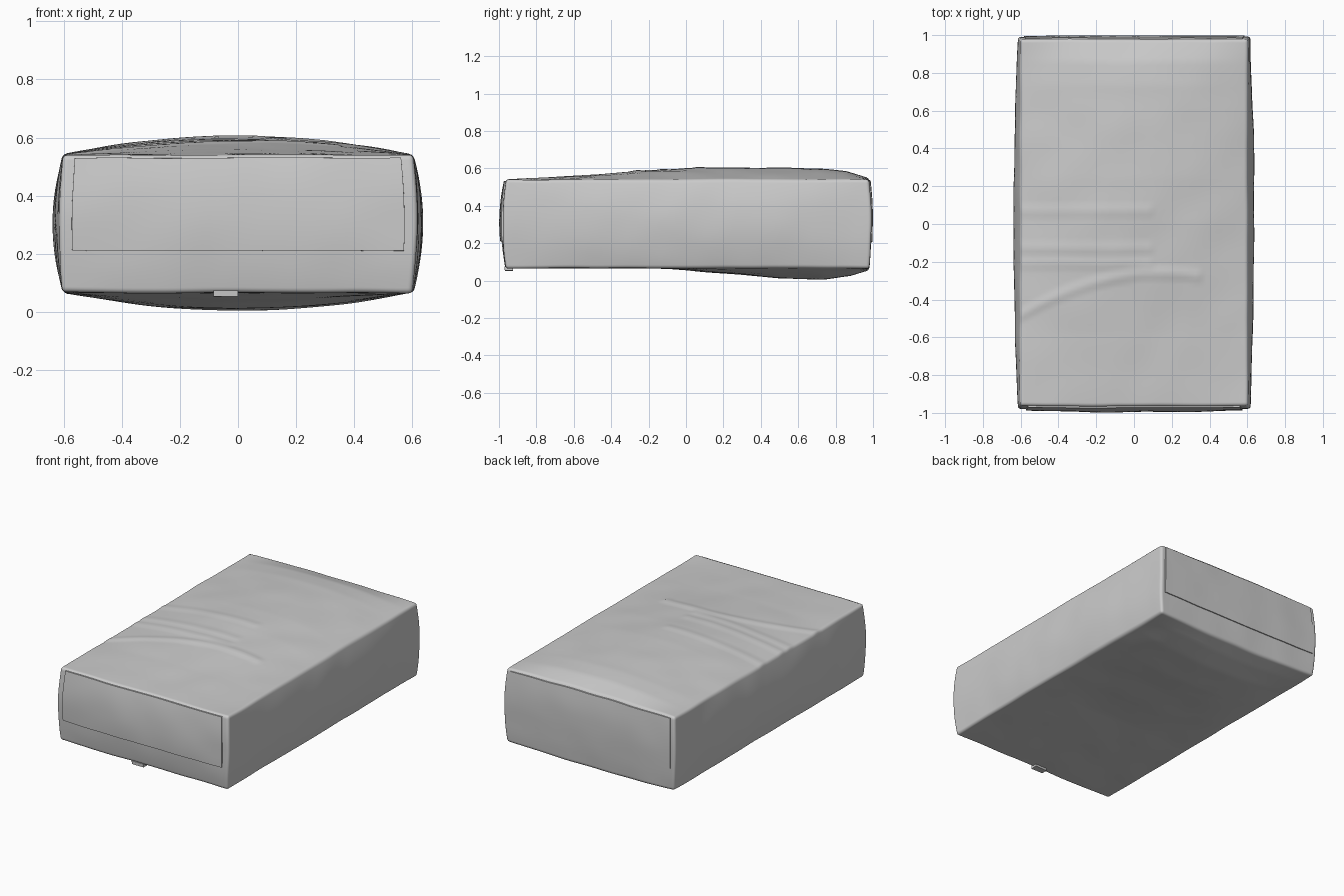
import bpy, bmesh
from mathutils import Vector, noise

if "Cube" in bpy.data.objects:
    bpy.data.objects.remove(bpy.data.objects["Cube"])

# One plain grey cardboard colour
card = bpy.data.materials.new("grey_card")
card.diffuse_color = (0.6, 0.6, 0.6, 1)
card.use_nodes = True
card.node_tree.nodes["Principled BSDF"].inputs["Base Color"].default_value = card.diffuse_color

# Swelling of the top and bottom along the length: (y, amount)
TOP = [(-1, 0.0), (-0.6, 0.02), (-0.3, 0.043), (0, 0.06), (0.25, 0.066),
       (0.75, 0.06), (0.88, 0.045), (1, 0.008)]
BOTTOM = [(-1, 0.0), (-0.2, 0.0), (0, 0.01), (0.3, 0.034), (0.5, 0.053),
          (0.75, 0.061), (0.9, 0.043), (1, 0.012)]


def interp(points, t):
    t = max(-1, min(1, t))
    for (a, p), (b, q) in zip(points, points[1:]):
        if t <= b:
            s = (t - a) / (b - a)
            return p + (q - p) * s


def bump(d, width):
    return max(0, 1 - (d / width) ** 2)


def warp(c):
    """Turn box coordinates in -1..1 into the puffed carton shape."""
    u, v, w = c
    bu, bv, bw = (max(0, 1 - t * t) for t in c)
    x = u * (0.602 + bw * (0.013 + 0.022 * bv))
    if v < 0:
        y = v * (0.963 + 0.026 * bw * (0.6 + 0.4 * bu))
    else:
        y = v * (0.978 + 0.014 * bw)
    top = 0.54 + bu * interp(TOP, v)
    low = 0.066 - bu * interp(BOTTOM, v)
    z = low + (top - low) * (w + 1) / 2
    p = Vector((x, y, z))
    # Light creases in the card
    p += noise.noise_vector(p * 5) * 0.004
    # Pressed arc and bands on the lid
    if w > 0.99 and abs(v) < 0.95:
        if x < 0.35:
            p.z += 0.006 * bump(y + 0.26 + 0.4 * (x - 0.15) ** 2, 0.035)
        if x < 0.1:
            p.z += sum(0.004 * bump(y - r, 0.035) for r in (0.07, -0.13, -0.21))
    return p


def block(name, lo, hi, cuts, bevel=0):
    """Subdivided box between two corners, bent by the warp."""
    bm = bmesh.new()
    bmesh.ops.create_cube(bm, size=1)
    for axis in range(3):
        if cuts[axis]:
            edges = [e for e in bm.edges
                     if abs(e.verts[0].co[axis] - e.verts[1].co[axis]) > 0.5]
            bmesh.ops.subdivide_edges(bm, edges=edges, cuts=cuts[axis],
                                      use_grid_fill=True)
    for vert in bm.verts:
        c = [lo[i] + (hi[i] - lo[i]) * (vert.co[i] + 0.5) for i in range(3)]
        vert.co = warp(c)
    bmesh.ops.recalc_face_normals(bm, faces=bm.faces[:])
    mesh = bpy.data.meshes.new(name)
    bm.to_mesh(mesh)
    bm.free()
    mesh.materials.append(card)
    ob = bpy.data.objects.new(name, mesh)
    bpy.context.collection.objects.link(ob)
    if bevel:
        # Softly worn carton edges
        mesh.polygons.foreach_set("use_smooth", [True] * len(mesh.polygons))
        mod = ob.modifiers.new("worn_edges", 'BEVEL')
        mod.width = bevel
        mod.segments = 3
        mod.limit_method = 'ANGLE'
        mod.angle_limit = 0.8
    else:
        bpy.ops.object.select_all(action='DESELECT')
        ob.select_set(True)
        bpy.context.view_layer.objects.active = ob
        bpy.ops.object.shade_smooth_by_angle()
    return ob


# Carton body
block("carton_body", (-1, -1, -1), (1, 1, 1), (60, 98, 24), 0.014)
# Overlapping end flaps
block("front_flap", (-0.93, -1.008, -0.39), (0.93, -0.99, 0.96), (40, 0, 16))
block("back_flap", (-0.95, 0.99, -0.39), (0.95, 1.006, 0.95), (40, 0, 16))
# Small torn lip on the lower front edge
block("torn_lip", (-0.14, -1.005, -1.06), (0.0, -0.96, -0.97), (6, 0, 0))
